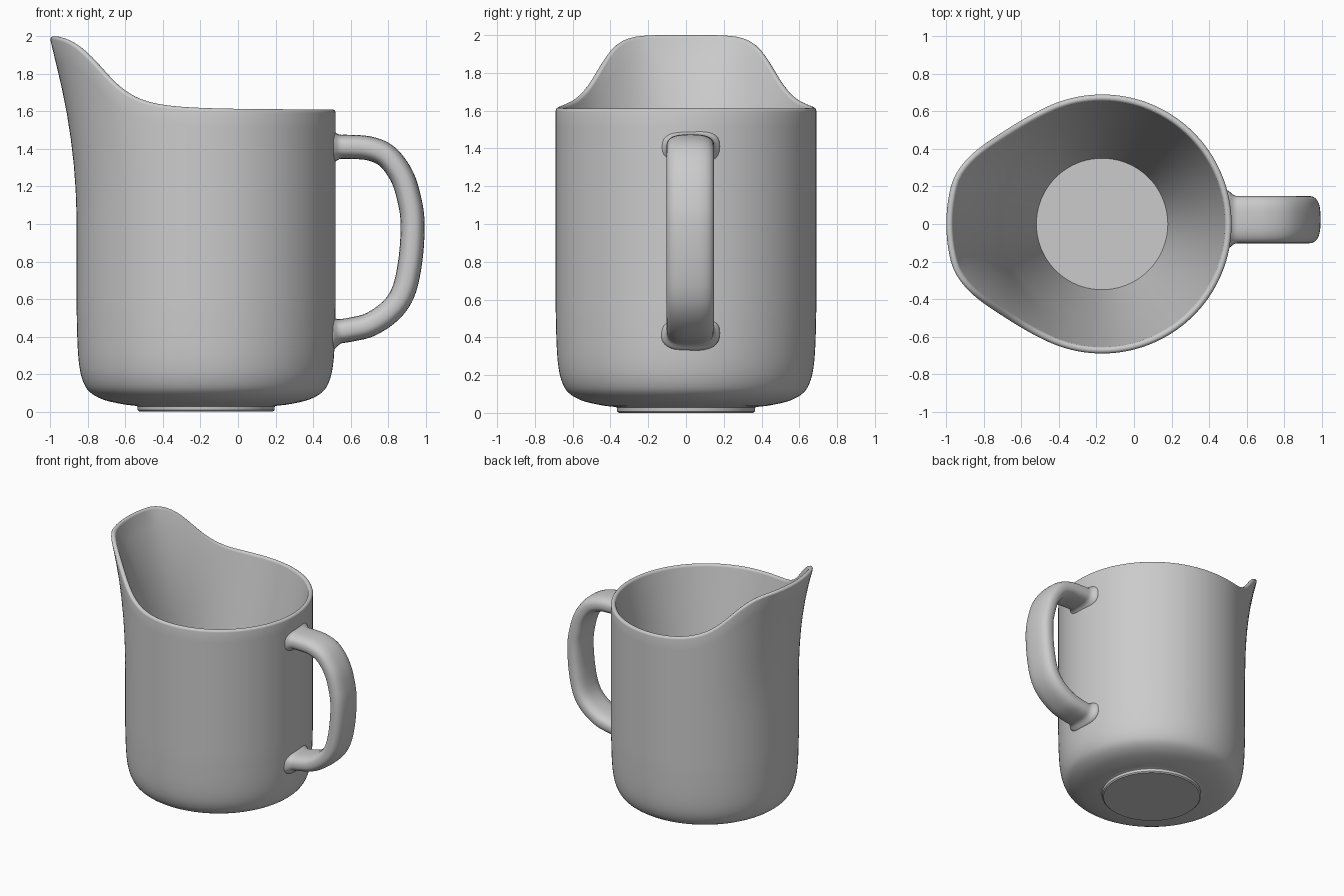
import bpy, bmesh
from math import sin, cos, pi, degrees
from mathutils import Vector

if "Cube" in bpy.data.objects:
    bpy.data.objects.remove(bpy.data.objects["Cube"])

CX = -0.17          # body axis
RIM = 1.61          # height of the level rim
SEG = 128


def spline(points, steps):
    """Catmull-Rom curve through 2D points."""
    p = [Vector(q) for q in points]
    p = [2 * p[0] - p[1]] + p + [2 * p[-1] - p[-2]]
    out = []
    for i in range(1, len(p) - 2):
        a, b, c, d = p[i - 1:i + 3]
        for k in range(steps):
            t = k / steps
            out.append(0.5 * (2 * b + (c - a) * t + (2 * a - 5 * b + 4 * c - d) * t * t
                              + (3 * b - a - 3 * c + d) * t ** 3))
    out.append(p[-2])
    return out


def loft(name, rings):
    """Skin closed rings of points and cap both ends."""
    bm = bmesh.new()
    rows = [[bm.verts.new(co) for co in ring] for ring in rings]
    n = len(rows[0])
    for a, b in zip(rows, rows[1:]):
        for j in range(n):
            k = (j + 1) % n
            bm.faces.new((a[j], a[k], b[k], b[j]))
    bm.faces.new(rows[0])
    bm.faces.new(rows[-1])
    bmesh.ops.recalc_face_normals(bm, faces=bm.faces)
    mesh = bpy.data.meshes.new(name)
    bm.to_mesh(mesh)
    bm.free()
    obj = bpy.data.objects.new(name, mesh)
    bpy.context.collection.objects.link(obj)
    bpy.ops.object.select_all(action='DESELECT')
    obj.select_set(True)
    bpy.context.view_layer.objects.active = obj
    bpy.ops.object.shade_smooth_by_angle(angle=pi / 4.5)
    return obj


def body_point(r, z, a):
    """Revolved point, lifted and flared towards the spout on the -x side."""
    t = degrees(abs(a))
    lift = 0.39 / (1 + (t / 41.2) ** 5)
    z += lift * min(max((z - 1) / 0.57, 0), 1)
    s = min(max((t - 10) / 55, 0), 1)
    flare = 0.15 * max(z - 1, 0) ** 2 * (1 - s * s * (3 - 2 * s))
    r += min(flare, 0.14)
    return (CX - r * cos(a), r * sin(a), z)


# Jug body: foot, rounded base, wall, rim, tapered inside
profile = [(0.355, 0), (0.364, 0.008), (0.366, 0.028)]
profile += [tuple(p) for p in spline(
    [(0.372, 0.031), (0.45, 0.041), (0.55, 0.065), (0.62, 0.105), (0.655, 0.16),
     (0.675, 0.24), (0.685, 0.36), (0.69, 0.55)], 4)]
profile += [(0.69, 0.55 + 0.08 * i) for i in range(1, 13)]
profile += [(0.672 + 0.018 * cos(i * pi / 8), 1.592 + 0.018 * sin(i * pi / 8)) for i in range(9)]
profile += [(0.654 - 0.304 * i / 20, 1.592 - 1.512 * i / 20) for i in range(1, 21)]
angles = [2 * pi * j / SEG - pi for j in range(SEG)]
loft("jug_body", [[body_point(r, z, a) for a in angles] for r, z in profile])

# Handle: flat rounded strap, flared where it meets the wall
path = spline([(0.475, 1.41), (0.60, 1.411), (0.71, 1.40), (0.80, 1.355), (0.875, 1.25),
               (0.915, 1.12), (0.93, 1.0), (0.92, 0.82), (0.885, 0.65), (0.82, 0.545),
               (0.71, 0.467), (0.60, 0.437), (0.475, 0.42)], 10)
rings = []
for i, p in enumerate(path):
    d = (path[min(i + 1, len(path) - 1)] - path[max(i - 1, 0)]).normalized()
    nx, nz = -d.y, d.x
    f = 0.03 * min(max(1 - (p.x - 0.505) / 0.045, 0), 1) ** 2
    ring = []
    for j in range(32):
        c, s = cos(2 * pi * j / 32), sin(2 * pi * j / 32)
        w = (0.126 + f) * abs(c) ** 0.7 * (1 if c > 0 else -1)
        h = (0.064 + f) * abs(s) ** 0.8 * (1 if s > 0 else -1)
        ring.append((p.x + nx * h, 0.023 + w, p.y + nz * h))
    rings.append(ring)
loft("handle", rings)
